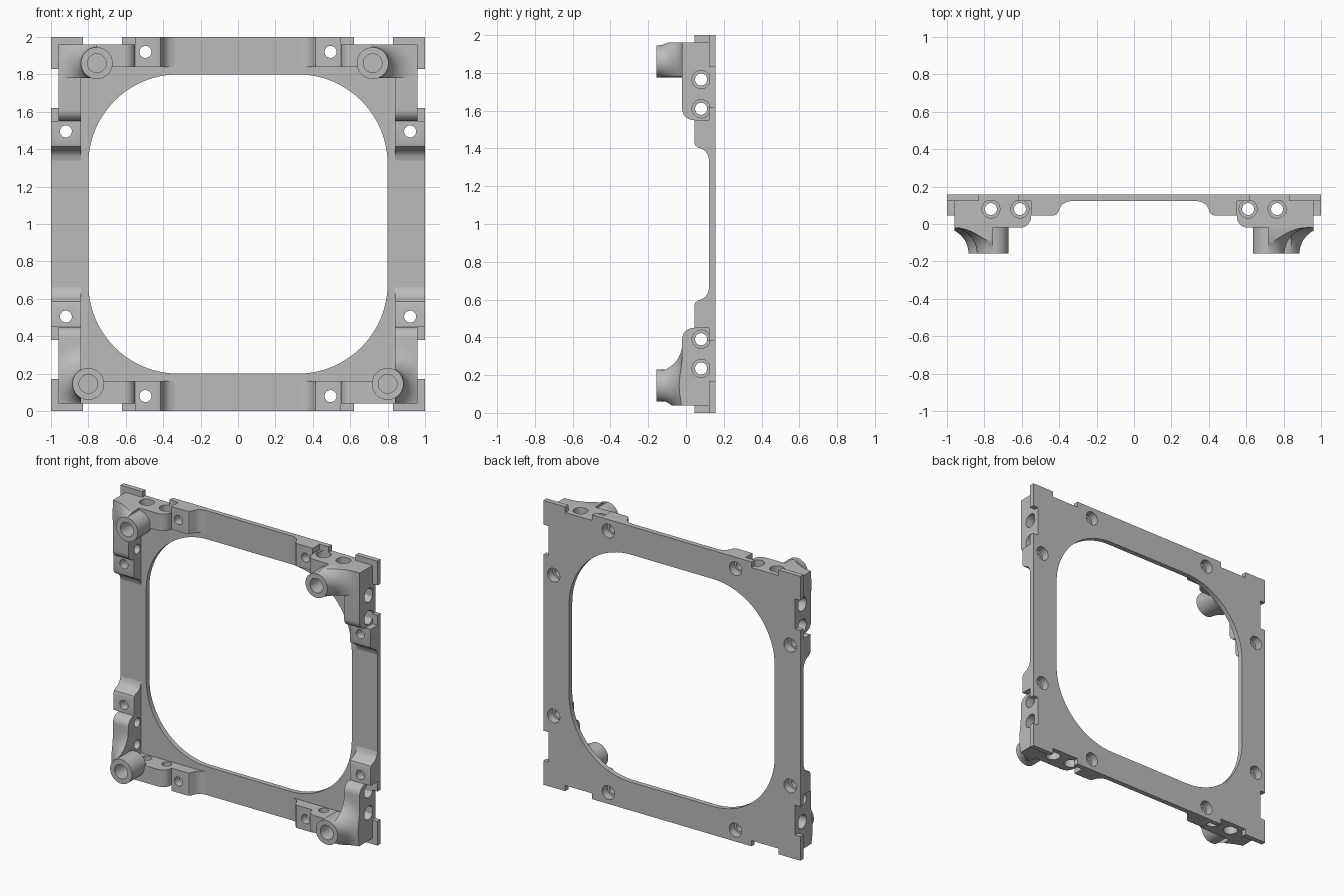
import bpy, bmesh
from math import sin, cos, pi, radians
from mathutils import Matrix, Vector

cube = bpy.data.objects.get("Cube")
if cube:
    bpy.data.objects.remove(cube, do_unlink=True)

grey = bpy.data.materials.new("plain grey")
grey.use_nodes = True
grey.diffuse_color = (0.5, 0.5, 0.5, 1)
grey.node_tree.nodes["Principled BSDF"].inputs["Base Color"].default_value = (0.5, 0.5, 0.5, 1)

BACK, FRONT, ARM_FRONT = 0.157, -0.157, -0.02
UP = Matrix.Translation((0, 0, 1))
TO_Y = Matrix.Rotation(-pi / 2, 4, 'X')          # local z becomes world y


def arc(cx, cy, r, a0, a1, n):
    return [(cx + r * cos(radians(a0 + (a1 - a0) * i / n)),
             cy + r * sin(radians(a0 + (a1 - a0) * i / n))) for i in range(n + 1)]


def add_piece(bm, verts, matrix):
    bmesh.ops.transform(bm, matrix=matrix, verts=verts)


def prism(bm, profile, low, high, matrix):
    """Extrude an x/y profile from z=low to z=high, then place it."""
    bottom = [bm.verts.new((x, y, low)) for x, y in profile]
    face = bm.faces.new(bottom)
    out = bmesh.ops.extrude_face_region(bm, geom=[face])
    top = [g for g in out["geom"] if isinstance(g, bmesh.types.BMVert)]
    bmesh.ops.translate(bm, verts=top, vec=(0, 0, high - low))
    add_piece(bm, bottom + top, matrix)


def lathe(bm, profile, matrix, closed=False, steps=40):
    """Turn an (r, height) profile around local z, then place it."""
    part = bmesh.new()
    vs = [part.verts.new((r, 0, h)) for r, h in profile]
    edges = [part.edges.new(p) for p in zip(vs, vs[1:])]
    if closed:
        edges.append(part.edges.new((vs[-1], vs[0])))
    bmesh.ops.spin(part, geom=vs + edges, cent=(0, 0, 0), axis=(0, 0, 1),
                   angle=2 * pi, steps=steps)
    bmesh.ops.remove_doubles(part, verts=part.verts, dist=1e-5)
    add_piece(part, part.verts[:], matrix)
    temp = bpy.data.meshes.new("temp")
    part.to_mesh(temp)
    part.free()
    bm.from_mesh(temp)
    bpy.data.meshes.remove(temp)


def make(name, bm):
    bmesh.ops.recalc_face_normals(bm, faces=bm.faces)
    mesh = bpy.data.meshes.new(name)
    bm.to_mesh(mesh)
    bm.free()
    mesh.materials.append(grey)
    obj = bpy.data.objects.new(name, mesh)
    bpy.context.collection.objects.link(obj)
    return obj


def boolean(obj, cutter, operation='DIFFERENCE'):
    mod = obj.modifiers.new("cut", 'BOOLEAN')
    mod.operation, mod.solver, mod.object = operation, 'EXACT', cutter
    bpy.context.view_layer.update()
    result = bpy.data.meshes.new_from_object(
        obj.evaluated_get(bpy.context.evaluated_depsgraph_get()))
    obj.modifiers.clear()
    obj.data = result


# The eight half edges: four turns, each mirrored
halves = [(k, UP @ Matrix.Rotation(k * pi / 2, 4, 'Y') @ Matrix.Diagonal((s, 1, 1, 1)))
          for k in range(4) for s in (1, -1)]

# Frame plate with notched edges
edge = [(-.83, 1), (-.83, .96), (-.62, .96), (-.62, 1),
        (.62, 1), (.62, .96), (.83, .96), (.83, 1), (1, 1)]
outline = []
for k in range(4):
    outline += edge
    edge = [(y, -x) for x, y in edge]
bm = bmesh.new()
prism(bm, outline, .122, BACK, UP @ TO_Y)
plate = make("frame_plate", bm)

# Rounded square opening
opening = []
for k, (sx, sy) in enumerate([(1, 1), (-1, 1), (-1, -1), (1, -1)]):
    opening += arc(.32 * sx, .32 * sy, .48, 90 * k, 90 * k + 90, 20)
bm = bmesh.new()
prism(bm, opening, 0, .3, UP @ TO_Y)
opening_cutter = make("opening_cutter", bm)

# Screw blocks with a soft ramp down to the plate
ramp = [(.55, .13), (.55, .045), (.43, .045), (.415, .05), (.405, .063),
        (.398, .083), (.385, .103), (.365, .116), (.34, .122), (.34, .13)]
bm = bmesh.new()
for k, m in halves:
    prism(bm, ramp, .84, 1, m)
blocks = make("screw_blocks", bm)

# Stepped screw holes, wide at the back
bm = bmesh.new()
for k, m in halves:
    lathe(bm, [(0, -.1), (.032, -.1), (.032, .1), (.048, .1), (.048, .3), (0, .3)],
          m @ Matrix.Translation((.495, 0, .92)) @ TO_Y)
screw_cutter = make("screw_hole_cutter", bm)

# Corner arms, butted together at the corners
arm = [(.55, .14)] + arc(.61, .04, .06, 180, 270, 10) + [(.96, ARM_FRONT), (.96, .14)]
arms = []
for odd, name in enumerate(("horizontal_arms", "vertical_arms")):
    shape = [(min(u, .84), y) for u, y in arm] if odd else arm
    bm = bmesh.new()
    for k, m in halves:
        if k % 2 == odd:
            prism(bm, shape, .84, .96, m)
    arms.append(make(name, bm))

# Counterbored holes through the arms
bm = bmesh.new()
for k, m in halves:
    for u in (.765, .61):
        lathe(bm, [(0, .8), (.032, .8), (.032, .9), (.048, .9), (.048, 1.1), (0, 1.1)],
              m @ Matrix.Translation((u, .08, 0)))
arm_cutter = make("arm_hole_cutter", bm)

# Front bosses with blind bores, and flares blending them into the arms
bore = [(0, -.04), (.05, -.04), (.05, FRONT), (.085, FRONT), (.085, 0), (0, 0)]
curve = [(.225 - .14 * cos(t), FRONT + .137 * sin(t))
         for t in (i * pi / 24 for i in range(13))]
flare = [(.07, .01), (.07, FRONT)] + curve + [(.225, .01)]
bosses_bm, flares_bm, clip_bm = bmesh.new(), bmesh.new(), bmesh.new()
for x, z, low, high, inner in [(-.755, 1.86, 1.78, 1.96, .755), (.72, 1.86, 1.78, 1.96, .72),
                               (-.8, .145, .04, .45, .84), (.8, .145, .04, .45, .84)]:
    place = Matrix.Translation((x, 0, z)) @ TO_Y
    lathe(bosses_bm, bore, place, steps=48)
    lathe(flares_bm, flare, place, closed=True, steps=48)
    a, b = sorted((inner * (1 if x > 0 else -1), .96 * (1 if x > 0 else -1)))
    prism(clip_bm, [(a, -.3), (b, -.3), (b, .005), (a, .005)], low, high, Matrix())
bosses = make("bosses", bosses_bm)
flares = make("boss_flares", flares_bm)
flare_clip = make("flare_clip", clip_bm)

# Cut everything, then drop the helpers
boolean(plate, opening_cutter)
boolean(plate, screw_cutter)
boolean(blocks, screw_cutter)
for obj in arms:
    boolean(obj, arm_cutter)
boolean(flares, flare_clip, 'INTERSECT')
for helper in (opening_cutter, screw_cutter, arm_cutter, flare_clip):
    bpy.data.objects.remove(helper, do_unlink=True)

# Smooth the curves, keep the edges sharp
bpy.ops.object.select_all(action='DESELECT')
for obj in (plate, blocks, *arms, bosses, flares):
    obj.select_set(True)
    bpy.context.view_layer.objects.active = obj
bpy.ops.object.shade_smooth_by_angle(angle=radians(30))
